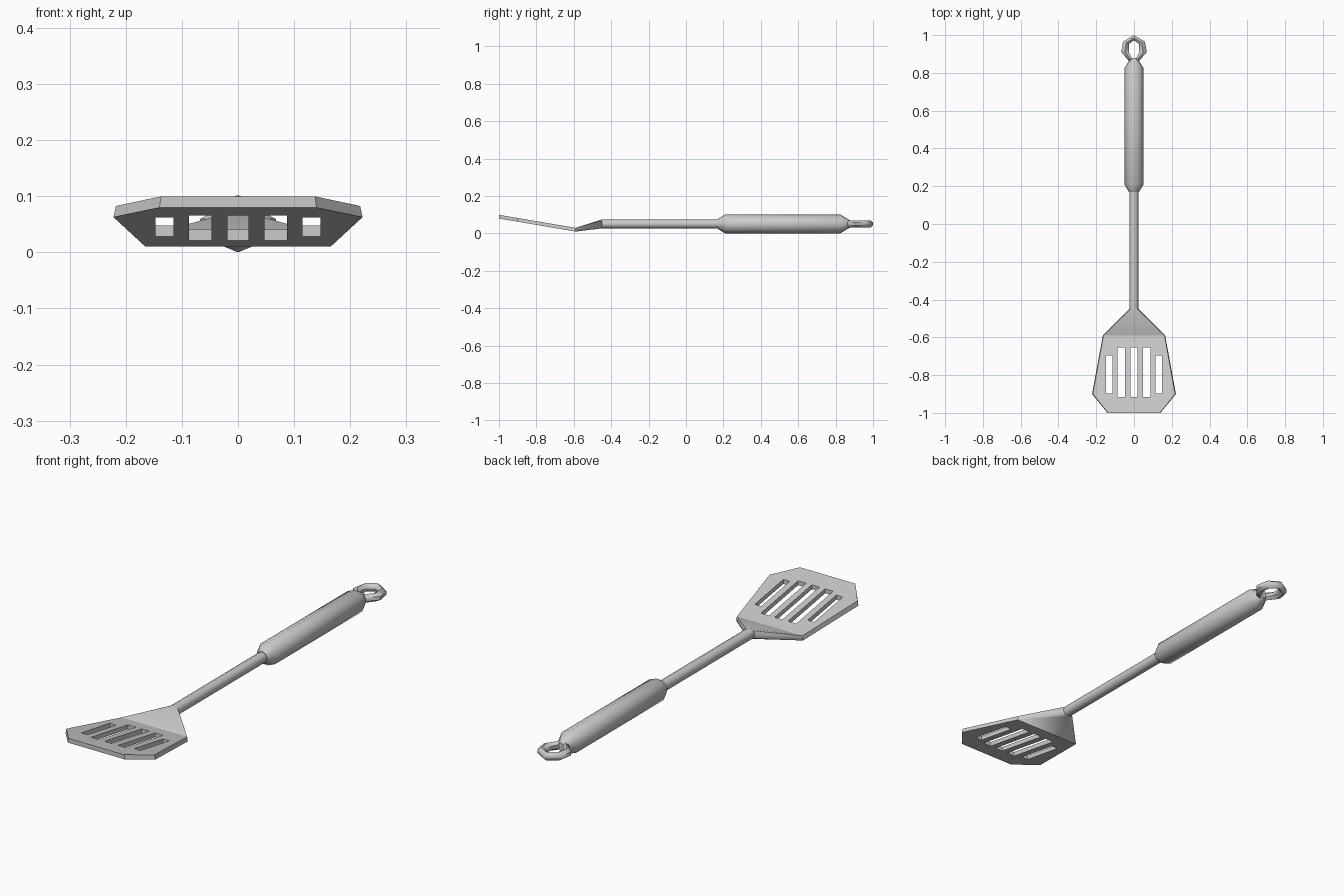
import bpy, bmesh, math
from mathutils import Vector

cube = bpy.data.objects.get("Cube")
if cube:
    bpy.data.objects.remove(cube, do_unlink=True)

steel = bpy.data.materials.new("grey_metal")
steel.use_nodes = True
GREY = (0.6, 0.6, 0.6, 1)
steel.diffuse_color = GREY
steel.node_tree.nodes["Principled BSDF"].inputs["Base Color"].default_value = GREY

AXIS_Z = 0.051   # height of the shaft's centre line
BEND_Y = -0.59   # where the blade meets the neck


def finish(name, bm, angle=50):
    bmesh.ops.recalc_face_normals(bm, faces=bm.faces)
    mesh = bpy.data.meshes.new(name)
    bm.to_mesh(mesh)
    bm.free()
    mesh.materials.append(steel)
    obj = bpy.data.objects.new(name, mesh)
    bpy.context.collection.objects.link(obj)
    bpy.ops.object.select_all(action='DESELECT')
    obj.select_set(True)
    bpy.context.view_layer.objects.active = obj
    bpy.ops.object.shade_smooth_by_angle(angle=math.radians(angle))
    return obj


def octagon(y, r):
    return [Vector((r * math.cos(a), y, AXIS_Z + r * math.sin(a)))
            for a in (i * math.pi / 4 for i in range(8))]


def loft(bm, rings, closed=False):
    loops = [[bm.verts.new(p) for p in ring] for ring in rings]
    n = len(loops[0])
    pairs = list(zip(loops, loops[1:]))
    if closed:
        pairs.append((loops[-1], loops[0]))
    for a, b in pairs:
        for i in range(n):
            j = (i + 1) % n
            bm.faces.new((a[i], a[j], b[j], b[i]))
    if not closed:
        bm.faces.new(loops[0])
        bm.faces.new(loops[-1])


def rod(name, profile):
    bm = bmesh.new()
    loft(bm, [octagon(y, r) for y, r in profile])
    return finish(name, bm)


# Shaft and grip
rod("shaft", [(-0.45, 0.024), (0.2, 0.024)])
rod("grip", [(0.17, 0.027), (0.21, 0.051), (0.825, 0.051), (0.865, 0.026), (0.88, 0.018)])

# Hanging ring: a faceted loop with a six-sided section
half = [((0, 1.0), (0, 0.973)), ((0.058, 0.965), (0.026, 0.953)),
        ((0.068, 0.91), (0.028, 0.91)), ((0.026, 0.862), (0.012, 0.88))]
path = half + [((-a[0], a[1]), (-b[0], b[1])) for a, b in reversed(half[1:])]
sections = []
for outer, inner in path:
    o, i = Vector((*outer, AXIS_Z)), Vector((*inner, AXIS_Z))
    side, crown = Vector((0, 0, 0.008)), Vector((0, 0, 0.019))
    mid = (o + i) / 2
    sections.append([o - side, o + side, mid + crown, i + side, i - side, mid - crown])
bm = bmesh.new()
loft(bm, sections, closed=True)
finish("hanging_ring", bm)


# Blade: sloping plate with clipped front corners
def blade_z(y):
    return 0.01 + (BEND_Y - y) * 0.17


outline = [(0.165, BEND_Y), (0.222, -0.9), (0.14, -1.0)]
outline += [(-x, y) for x, y in reversed(outline)]
bm = bmesh.new()
loft(bm, [[Vector((x, y, blade_z(y))) for x, y in outline],
          [Vector((x * 0.98, y, blade_z(y) + 0.02)) for x, y in outline]])
blade = finish("slotted_blade", bm, 30)

# Slots cut through the blade: centre, half width, back end, front end
slots = [(0, 0.019, -0.653, -0.915)]
for s in (-1, 1):
    slots += [(s * 0.067, 0.02, -0.653, -0.915), (s * 0.131, 0.016, -0.695, -0.897)]
bm = bmesh.new()
for x, w, back, front in slots:
    loft(bm, [[Vector((x + sx * w, y, z)) for sx, y in
               ((-1, front), (1, front), (1, back), (-1, back))] for z in (-0.1, 0.2)])
cutter = finish("slot_cutter", bm)
cutter.hide_render = True
cut = blade.modifiers.new("slots", 'BOOLEAN')
cut.operation = 'DIFFERENCE'
cut.solver = 'EXACT'
cut.object = cutter
bpy.ops.object.select_all(action='DESELECT')
blade.select_set(True)
bpy.context.view_layer.objects.active = blade
bpy.ops.object.modifier_apply(modifier=cut.name)
bpy.data.objects.remove(cutter, do_unlink=True)

# Neck: flares from the round shaft to the flat blade
bm = bmesh.new()
points = octagon(-0.45, 0.024)
for s in (-1, 1):
    points += [Vector((s * 0.165, BEND_Y, 0.01)), Vector((s * 0.162, BEND_Y, 0.03))]
for p in points:
    bm.verts.new(p)
bmesh.ops.convex_hull(bm, input=bm.verts)
finish("neck", bm)
